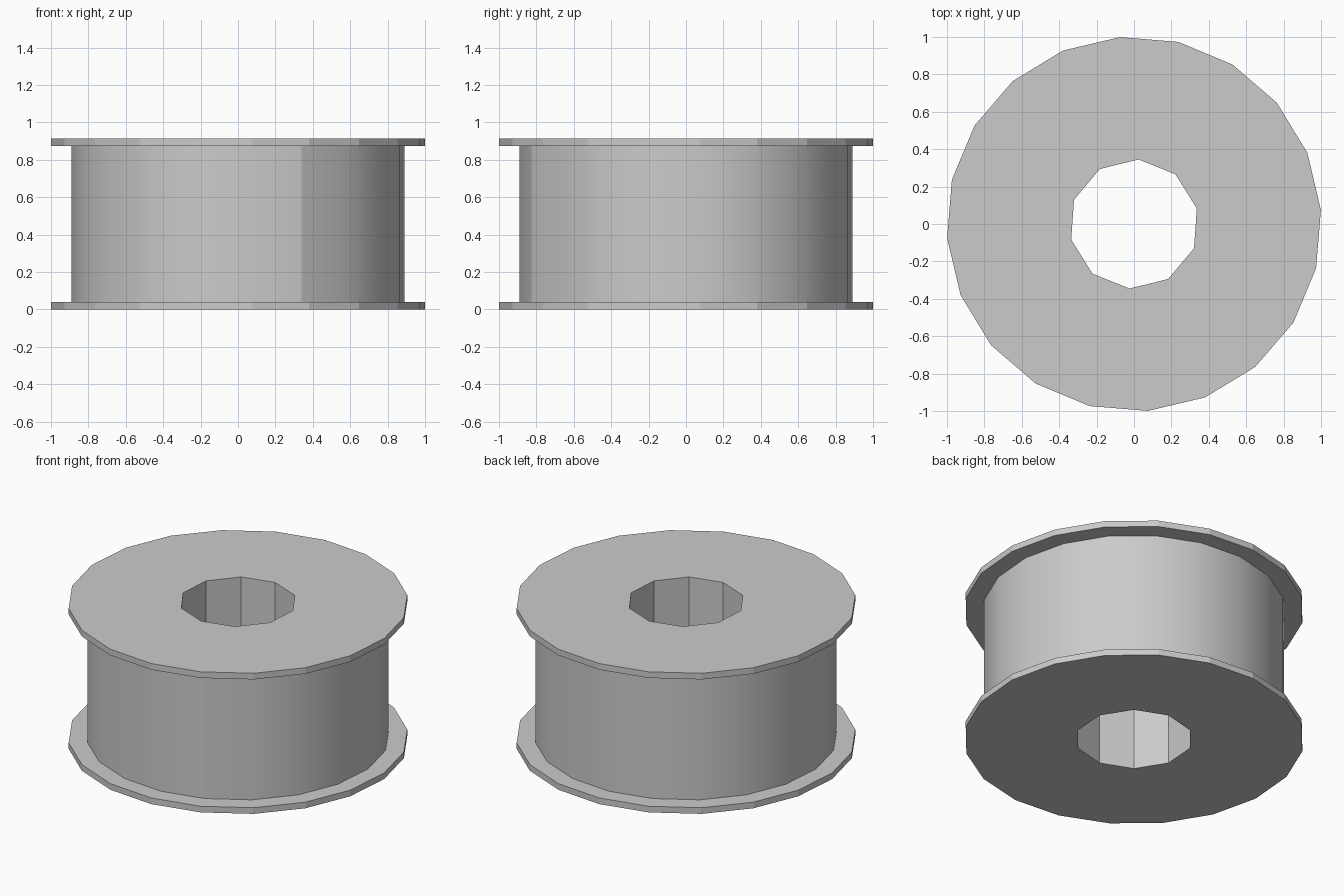
import bpy
import bmesh
from math import cos, sin, radians

if "Cube" in bpy.data.objects:
    bpy.data.objects.remove(bpy.data.objects["Cube"], do_unlink=True)

HEIGHT, LIP = 0.914, 0.04
FLANGE_R, DRUM_R, BORE_R = 1.002, 0.892, 0.346
OUTER_SIDES, OUTER_TURN = 20, 4.3
BORE_SIDES, BORE_TURN = 10, 14.0

# Plain grey plastic
grey = bpy.data.materials.new("light_grey")
grey.use_nodes = True
colour = (0.6, 0.6, 0.6, 1)
grey.diffuse_color = colour
grey.node_tree.nodes["Principled BSDF"].inputs["Base Color"].default_value = colour

bm = bmesh.new()


def loop(radius, z, sides, turn):
    """Closed polygon of edges at height z."""
    angles = [radians(turn + 360 * i / sides) for i in range(sides)]
    verts = [bm.verts.new((radius * cos(a), radius * sin(a), z)) for a in angles]
    for i in range(sides):
        bm.edges.new((verts[i - 1], verts[i]))
    return verts


def wall(lower, upper):
    """Band of quads between two matching loops."""
    n = len(lower)
    return [bm.faces.new((lower[i - 1], lower[i], upper[i], upper[i - 1]))
            for i in range(n)]


def cap(outer, inner):
    """Flat face ring between the rim and the bore."""
    edges = [bm.edges.get((ring[i - 1], ring[i]))
             for ring in (outer, inner) for i in range(len(ring))]
    bmesh.ops.triangle_fill(bm, edges=edges, use_beauty=True)


# Outside: bottom flange, drum, top flange
profile = [(FLANGE_R, 0), (FLANGE_R, LIP), (DRUM_R, LIP),
           (DRUM_R, HEIGHT - LIP), (FLANGE_R, HEIGHT - LIP), (FLANGE_R, HEIGHT)]
rings = [loop(r, z, OUTER_SIDES, OUTER_TURN) for r, z in profile]
bands = [wall(a, b) for a, b in zip(rings, rings[1:])]

# Bore through the middle
bore = [loop(BORE_R, z, BORE_SIDES, BORE_TURN) for z in (0, HEIGHT)]
wall(*bore)
cap(rings[0], bore[0])
cap(rings[-1], bore[1])
bmesh.ops.recalc_face_normals(bm, faces=bm.faces)

# Smooth drum with crisp rims and one seam at the front
for face in bands[2]:
    face.smooth = True
    for edge in face.edges:
        if any(f not in bands[2] for f in edge.link_faces):
            edge.smooth = False
bm.edges.get((rings[2][16], rings[3][16])).smooth = False

mesh = bpy.data.meshes.new("flanged_spool")
bm.to_mesh(mesh)
bm.free()
mesh.materials.append(grey)
spool = bpy.data.objects.new("flanged_spool", mesh)
bpy.context.collection.objects.link(spool)
